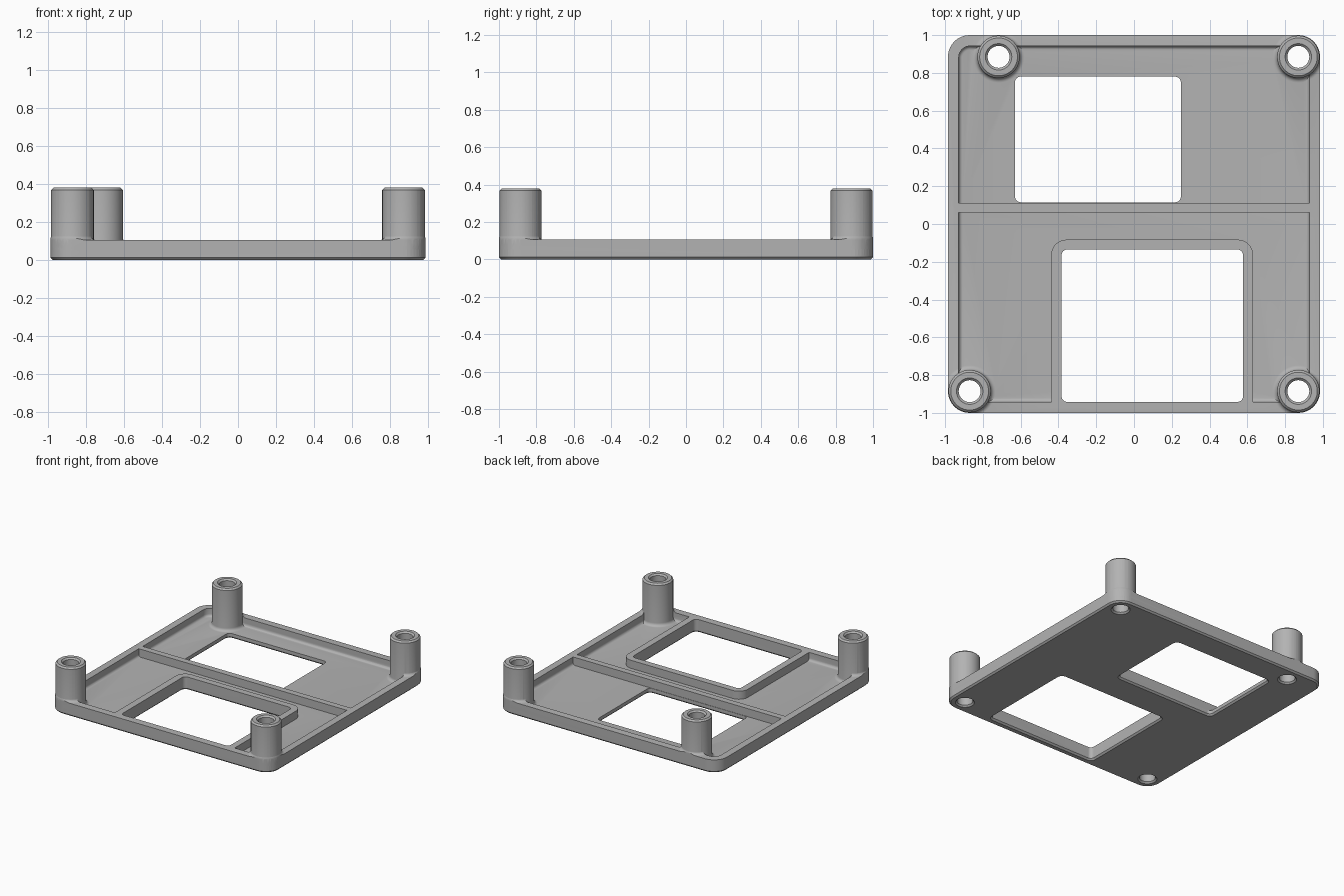
import bpy, bmesh, math

if "Cube" in bpy.data.objects:
    bpy.data.objects.remove(bpy.data.objects["Cube"])

# One grey plastic
grey = bpy.data.materials.new("grey plastic")
grey.use_nodes = True
colour = (0.45, 0.45, 0.45, 1)
grey.diffuse_color = colour
grey.node_tree.nodes["Principled BSDF"].inputs["Base Color"].default_value = colour

FLOOR, RIM, TOP = 0.04, 0.105, 0.38
POST_R, HOLE_R = 0.112, 0.058


def finish(bm, name):
    bmesh.ops.recalc_face_normals(bm, faces=bm.faces)
    mesh = bpy.data.meshes.new(name)
    bm.to_mesh(mesh)
    bm.free()
    mesh.materials.append(grey)
    obj = bpy.data.objects.new(name, mesh)
    bpy.context.collection.objects.link(obj)
    return obj


def slab(name, x, y, z, radius=0, bottom=0, top=0, segments=1):
    """Box between pairs of limits, with round upright corners and bevelled ends."""
    bm = bmesh.new()
    bmesh.ops.create_cube(bm, size=1)
    for v in bm.verts:
        v.co = [lim[0] if c < 0 else lim[1] for c, lim in zip(v.co, (x, y, z))]
    if radius:
        upright = [e for e in bm.edges
                   if abs(e.verts[0].co.z - e.verts[1].co.z) > 1e-4]
        bmesh.ops.bevel(bm, geom=upright, offset=radius, segments=10,
                        profile=0.5, affect='EDGES')
    for level, size in ((z[0], bottom), (z[1], top)):
        if size:
            loop = [e for e in bm.edges
                    if all(abs(v.co.z - level) < 1e-5 for v in e.verts)]
            bmesh.ops.bevel(bm, geom=loop, offset=size, segments=segments,
                            profile=0.5, affect='EDGES')
    return finish(bm, name)


def turned(name, profile, centre):
    """Solid of revolution from (radius, height) points."""
    bm = bmesh.new()
    points = [(0, profile[0][1])] + profile + [(0, profile[-1][1])]
    verts = [bm.verts.new((r, 0, z)) for r, z in points]
    edges = [bm.edges.new(pair) for pair in zip(verts, verts[1:])]
    bmesh.ops.spin(bm, geom=verts + edges, cent=(0, 0, 0), axis=(0, 0, 1),
                   angle=math.tau, steps=64)
    bmesh.ops.remove_doubles(bm, verts=bm.verts, dist=1e-5)
    bmesh.ops.translate(bm, verts=bm.verts, vec=(*centre, 0))
    return finish(bm, name)


def combine(obj, other, operation, keep=False):
    mod = obj.modifiers.new("combine", 'BOOLEAN')
    mod.operation, mod.solver, mod.object = operation, 'EXACT', other
    bpy.context.view_layer.objects.active = obj
    bpy.ops.object.modifier_apply(modifier=mod.name)
    if not keep:
        bpy.data.objects.remove(other)


def flare(level, size, inner):
    """Concave fillet profile rising from a flat level to the post."""
    steps = [i / 5 * math.pi / 2 for i in range(6)]
    return [(inner + size * (1 - math.sin(a)), level + size * (1 - math.cos(a)))
            for a in steps]


# Tray with a rim around a sunken floor
width, depth = (-0.985, 0.985), (-1, 1)
tray = slab("tray", width, depth, (0, RIM), 0.115, bottom=0.012)
outline = slab("outline_helper", width, depth, (-0.1, 0.6), 0.115)
pocket = slab("pocket_helper", (-0.928, 0.928), (-0.942, 0.942), (FLOOR, 0.6),
              0.06, bottom=0.02, segments=4)
combine(tray, pocket, 'DIFFERENCE', keep=True)

# Cross rib and raised frame round the front window
combine(tray, slab("cross_rib", (-0.95, 0.95), (0.062, 0.112), (0.02, RIM)), 'UNION')
combine(tray, slab("window_frame", (-0.438, 0.63), (-0.97, -0.083), (0.02, RIM), 0.08),
        'UNION')
# Square off the frame's front corners where it meets the rim
combine(tray, slab("frame_foot", (-0.438, 0.63), (-0.97, -0.5), (0.02, RIM)), 'UNION')

# Corner posts, with fillets on the floor and on the rim
centres = [(-0.87, -0.885), (0.87, -0.885), (0.87, 0.885), (-0.717, 0.885)]
for centre in centres:
    foot = flare(FLOOR, 0.025, POST_R)
    post = turned("post", [(foot[0][0], 0.02)] + foot +
                  [(POST_R, TOP - 0.012), (POST_R - 0.012, TOP)], centre)
    combine(post, outline, 'INTERSECT', keep=True)
    ring = flare(RIM, 0.025, POST_R - 0.001)
    collar = turned("collar", [(ring[0][0], RIM - 0.03)] + ring, centre)
    combine(collar, outline, 'INTERSECT', keep=True)
    combine(collar, pocket, 'DIFFERENCE', keep=True)
    combine(tray, post, 'UNION')
    combine(tray, collar, 'UNION')

# Through holes, countersunk at both ends
for centre in centres:
    wide = HOLE_R + 0.024
    hole = turned("hole_helper", [(wide, -0.012), (HOLE_R, 0.012),
                                  (HOLE_R, TOP - 0.012), (wide, TOP + 0.012)], centre)
    combine(tray, hole, 'DIFFERENCE')

# Two windows with chamfered lower edges
for x, y in (((-0.63, 0.248), (0.115, 0.78)), ((-0.383, 0.577), (-0.942, -0.135))):
    combine(tray, slab("window_helper", x, y, (-0.1, 0.3), 0.03), 'DIFFERENCE')
    grow = 0.024
    chamfer = slab("chamfer_helper", (x[0] - grow, x[1] + grow),
                   (y[0] - grow, y[1] + grow), (-0.012, 0.013),
                   0.03 + grow, top=grow + 0.0005)
    combine(tray, chamfer, 'DIFFERENCE')

for helper in (outline, pocket):
    bpy.data.objects.remove(helper)

# Smooth curves, sharp edges
bpy.ops.object.select_all(action='DESELECT')
tray.select_set(True)
bpy.context.view_layer.objects.active = tray
bpy.ops.object.shade_smooth_by_angle(angle=math.radians(30))
